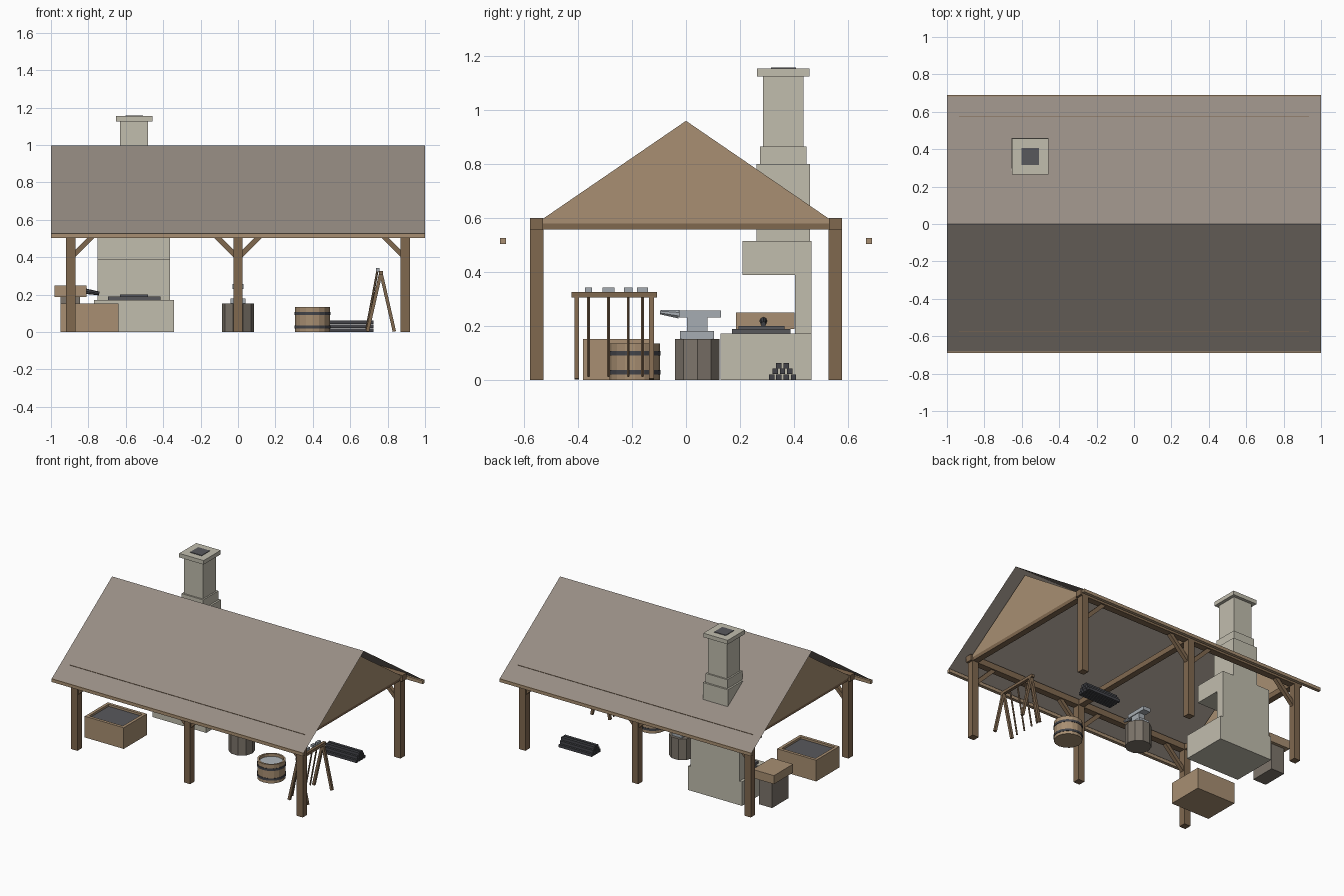
import bpy, bmesh, math
from mathutils import Vector, Matrix

cube = bpy.data.objects.get("Cube")
if cube:
    bpy.data.objects.remove(cube, do_unlink=True)


def material(name, hex_code):
    rgb = [int(hex_code[i:i + 2], 16) / 255 for i in (0, 2, 4)]
    rgb = [c / 12.92 if c <= 0.04045 else ((c + 0.055) / 1.055) ** 2.4 for c in rgb]
    m = bpy.data.materials.new(name)
    m.use_nodes = True
    m.diffuse_color = (*rgb, 1)
    m.node_tree.nodes["Principled BSDF"].inputs["Base Color"].default_value = (*rgb, 1)
    return m


ROOF = material("weathered roof", "978D84")
TIMBER = material("dark timber", "80684F")
PLANK = material("light plank", "A88F72")
STONE = material("pale stone", "C1BDAE")
STUMP = material("grey wood", "7D756B")
STEEL = material("bright steel", "A6ACB2")
IRON = material("dark iron", "434449")
COAL = material("coal", "58585C")
WATER = material("water", "B0B7BC")


def finish(name, bm, *mats):
    bmesh.ops.recalc_face_normals(bm, faces=bm.faces)
    mesh = bpy.data.meshes.new(name)
    bm.to_mesh(mesh)
    bm.free()
    for m in mats:
        mesh.materials.append(m)
    obj = bpy.data.objects.new(name, mesh)
    bpy.context.collection.objects.link(obj)
    return obj


def recess_top(bm, wall, depth):
    """Sink the top face inside a rim and give its floor the second material."""
    bm.normal_update()
    top = max(bm.faces, key=lambda f: f.calc_center_median().z)
    bmesh.ops.inset_region(bm, faces=[top], thickness=wall)
    walls = bmesh.ops.extrude_discrete_faces(bm, faces=[top])["faces"]
    for f in walls:
        f.material_index = 1
        bmesh.ops.translate(bm, verts=f.verts, vec=(0, 0, -depth))


def box(name, xs, ys, zs, mat, recess=None):
    bm = bmesh.new()
    lo, hi = Vector((xs[0], ys[0], zs[0])), Vector((xs[1], ys[1], zs[1]))
    bmesh.ops.create_cube(bm, size=1, matrix=Matrix.Translation((lo + hi) / 2)
                          @ Matrix.Diagonal((*(hi - lo), 1)))
    if recess:
        recess_top(bm, recess[0], recess[1])
        return finish(name, bm, mat, recess[2])
    return finish(name, bm, mat)


def column(name, center, half, zs, mat):
    x, y = center
    return box(name, (x - half, x + half), (y - half, y + half), zs, mat)


def rod(name, p, q, r1, mat, r2=None, sides=4, turn=0.0, recess=None):
    """Straight prism or taper between two points."""
    p, q = Vector(p), Vector(q)
    d = q - p
    bm = bmesh.new()
    rot = d.to_track_quat('Z', 'Y').to_matrix().to_4x4() if abs(d.z) < d.length else Matrix()
    bmesh.ops.create_cone(bm, cap_ends=True, segments=sides, radius1=r1,
                          radius2=r1 if r2 is None else r2, depth=d.length,
                          matrix=Matrix.Translation((p + q) / 2) @ rot @ Matrix.Rotation(turn, 4, 'Z'))
    if recess:
        recess_top(bm, recess[0], recess[1])
        return finish(name, bm, mat, recess[2])
    return finish(name, bm, mat)


def beam(name, p, q, width, mat):
    return rod(name, p, q, width / math.sqrt(2), mat, turn=math.pi / 4)


def sheet(name, polygons, mat):
    bm = bmesh.new()
    for poly in polygons:
        bm.faces.new([bm.verts.new(p) for p in poly])
    bmesh.ops.remove_doubles(bm, verts=bm.verts, dist=1e-5)
    return finish(name, bm, mat)


# Roof: two thin slopes and a gable at each end
EAVE, EAVE_Z, RIDGE = 0.682, 0.526, 0.996
sheet("roof", [[(-1, 0, RIDGE), (1, 0, RIDGE), (1, s * EAVE, EAVE_Z), (-1, s * EAVE, EAVE_Z)]
               for s in (-1, 1)], ROOF)
for s, side in ((1, "left"), (-1, "right")):
    sheet("gable_" + side, [[(s * 0.922, -0.555, 0.58), (s * 0.922, 0.555, 0.58),
                             (s * 0.922, 0, 0.96)]], PLANK)

# Timber frame: posts, braces, wall plates, eave boards and ties
for s, side in ((-1, "front"), (1, "back")):
    y = s * 0.554
    for x in (-0.895, 0, 0.895):
        column(side + "_post", (x, y), 0.025, (0, 0.557), TIMBER)
        for d in (-1, 1):
            if x * d <= 0:
                beam(side + "_brace", (x + d * 0.01, y, 0.405), (x + d * 0.165, y, 0.56), 0.028, TIMBER)
    box(side + "_wall_plate", (-0.935, 0.935), (y - 0.024, y + 0.024), (0.556, 0.6), TIMBER)
    box(side + "_eave_board", (-1, 1), sorted((s * 0.667, s * 0.69)), (0.503, 0.526), PLANK)
for x in (-0.895, 0, 0.895):
    box("tie_beam", (x - 0.022, x + 0.022), (-0.54, 0.54), (0.558, 0.597), TIMBER)

# Stone forge and stepped chimney
box("forge_base", (-0.77, -0.342), (0.128, 0.465), (0, 0.172), STONE)
box("forge_back", (-0.75, -0.363), (0.405, 0.465), (0.172, 0.39), STONE)
box("forge_hood", (-0.75, -0.363), (0.21, 0.465), (0.388, 0.515), STONE)
FLUE = (-0.555, 0.361)
for name, half, z0, z1, mat in (("flue_lower", 0.099, 0.515, 0.8, STONE),
                                ("flue_step", 0.086, 0.8, 0.864, STONE),
                                ("flue_shaft", 0.075, 0.864, 1.125, STONE),
                                ("flue_cap", 0.097, 1.125, 1.154, STONE),
                                ("flue_opening", 0.046, 1.15, 1.158, COAL)):
    column(name, FLUE, half, (z0, z1), mat)
box("hearth_plate", (-0.695, -0.415), (0.17, 0.388), (0.17, 0.189), COAL)
box("hearth_coals", (-0.63, -0.48), (0.195, 0.365), (0.189, 0.2), COAL)

# Bellows on its stand
box("bellows_stand", (-0.95, -0.845), (0.195, 0.38), (0, 0.188), STUMP)
box("bellows", (-0.98, -0.81), (0.185, 0.402), (0.188, 0.249), PLANK)
rod("bellows_nozzle", (-0.82, 0.287, 0.219), (-0.742, 0.287, 0.206), 0.015, IRON, 0.01, 8)

# Trough and quench barrel
box("trough", (-0.95, -0.64), (-0.382, -0.12), (0, 0.152), PLANK, (0.03, 0.015, COAL))
rod("barrel", (0.398, -0.19, 0), (0.398, -0.19, 0.134), 0.093, PLANK, sides=16,
    recess=(0.013, 0.02, WATER))
for z in (0.02, 0.09):
    rod("barrel_band", (0.398, -0.19, z), (0.398, -0.19, z + 0.016), 0.096, IRON, sides=16)

# Anvil on a ten-sided stump
rod("anvil_stump", (0, 0.042, 0), (0, 0.042, 0.152), 0.0865, STUMP, sides=10, turn=math.pi / 2)
box("anvil_foot", (-0.04, 0.04), (-0.022, 0.104), (0.152, 0.18), STEEL)
box("anvil_waist", (-0.024, 0.024), (0.003, 0.079), (0.18, 0.231), STEEL)
box("anvil_face", (-0.029, 0.029), (-0.026, 0.13), (0.23, 0.257), STEEL)
rod("anvil_horn", (0, -0.026, 0.243), (0, -0.096, 0.251), 0.017, STEEL, 0.009, 8, math.pi / 8)

# Tool rack: two A-frames, a top rail and leaning tools
for y in (-0.405, -0.128):
    for foot in (0.692, 0.836):
        beam("rack_leg", (foot, y, 0.003), (0.764, y, 0.318), 0.018, TIMBER)
box("rack_rail", (0.753, 0.775), (-0.425, -0.107), (0.305, 0.325), TIMBER)
for y, w in ((-0.361, 0.013), (-0.287, 0.022), (-0.214, 0.015), (-0.161, 0.02)):
    rod("tool_handle", (0.686, y, 0.012), (0.747, y, 0.335), 0.006, TIMBER, sides=6)
    box("tool_head", (0.738, 0.757), (y - w, y + w), (0.324, 0.342), STEEL)

# Stacked iron bars
for row in range(3):
    for i in range(4 - row):
        y = 0.358 + (i - (3 - row) / 2) * 0.027
        box("iron_bar", (0.462, 0.725), (y - 0.01, y + 0.01), (row * 0.021, row * 0.021 + 0.02), IRON)
